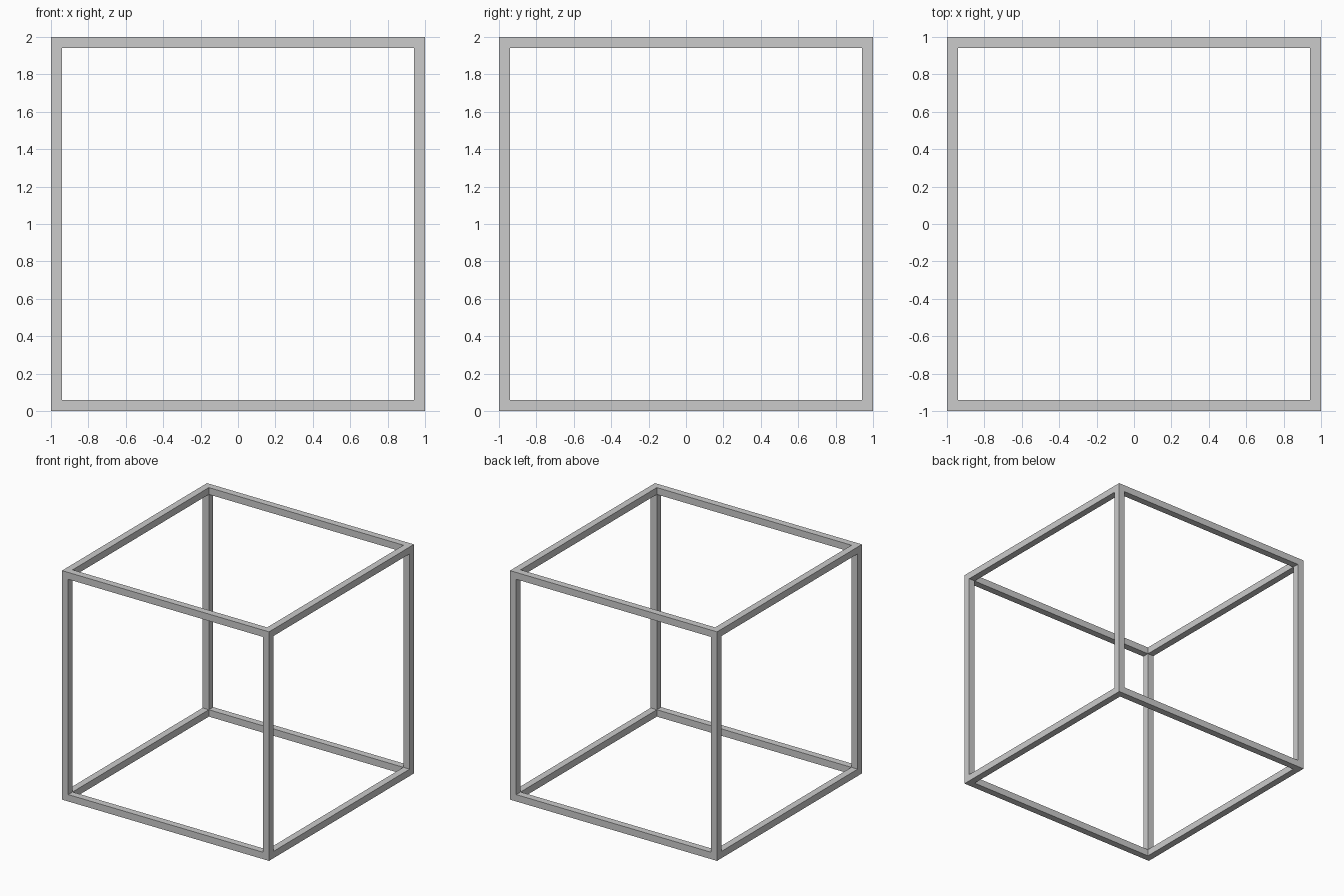
import bpy, bmesh
from mathutils import Vector

if "Cube" in bpy.data.objects:
    bpy.data.objects.remove(bpy.data.objects["Cube"])

T = 0.06                                   # bar thickness
GRID = [-1.0, -1.0 + T, 1.0 - T, 1.0]      # bar boundaries along each axis


def solid(c):
    # a cell is part of the frame when at least two of its indices are outer
    return all(0 <= i <= 2 for i in c) and sum(i != 1 for i in c) >= 2


# cube frame: one continuous skin of twelve square bars meeting at corners
bm = bmesh.new()
cells = [(i, j, k) for i in range(3) for j in range(3) for k in range(3)]
for cell in filter(solid, cells):
    for axis in range(3):
        for side in (0, 1):
            neighbour = list(cell)
            neighbour[axis] += 1 if side else -1
            if solid(neighbour):
                continue
            u, v = (axis + 1) % 3, (axis + 2) % 3
            quad = []
            for du, dv in ((0, 0), (1, 0), (1, 1), (0, 1)):
                p = Vector((0, 0, 0))
                p[axis] = GRID[cell[axis] + side]
                p[u] = GRID[cell[u] + du]
                p[v] = GRID[cell[v] + dv]
                quad.append(bm.verts.new(p + Vector((0, 0, 1))))
            bm.faces.new(quad if side else quad[::-1])
bmesh.ops.remove_doubles(bm, verts=bm.verts[:], dist=1e-4)
bmesh.ops.recalc_face_normals(bm, faces=bm.faces[:])

mesh = bpy.data.meshes.new("cube_frame")
bm.to_mesh(mesh)
bm.free()
bpy.context.collection.objects.link(bpy.data.objects.new("cube_frame", mesh))
